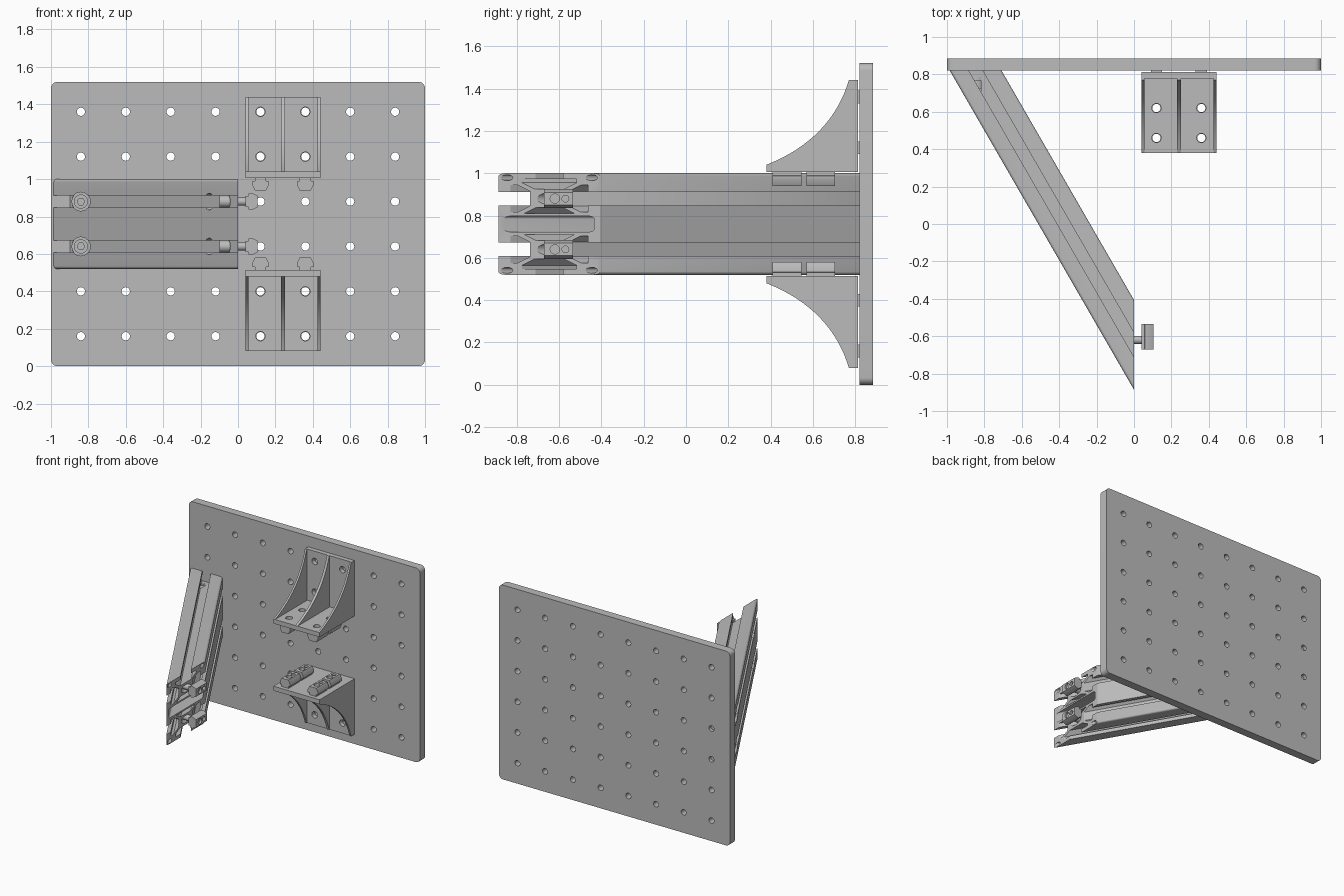
import bpy, bmesh, math
from mathutils import Vector

if "Cube" in bpy.data.objects:
    bpy.data.objects.remove(bpy.data.objects["Cube"])

grey = bpy.data.materials.new("plain grey")
grey.use_nodes = True
GREY = (0.5, 0.5, 0.5, 1)
grey.diffuse_color = GREY
grey.node_tree.nodes["Principled BSDF"].inputs["Base Color"].default_value = GREY


def circle(u, v, r, n=24):
    return [(u + r * math.cos(math.tau * i / n), v + r * math.sin(math.tau * i / n)) for i in range(n)]


def rect(u0, u1, v0, v1):
    return [(u0, v0), (u1, v0), (u1, v1), (u0, v1)]


def round_rect(u0, u1, v0, v1, r, n=6):
    pts = []
    for k, (u, v) in enumerate([(u1 - r, v1 - r), (u0 + r, v1 - r), (u0 + r, v0 + r), (u1 - r, v0 + r)]):
        for i in range(n + 1):
            a = math.pi / 2 * (k + i / n)
            pts.append((u + r * math.cos(a), v + r * math.sin(a)))
    return pts


def solid(name, loops, place):
    """Fill an outline with its holes, extrude it, and place each (u, v, t) in space."""
    bm = bmesh.new()
    edges = []
    for loop in loops:
        vs = [bm.verts.new((u, v, 0)) for u, v in loop]
        edges += [bm.edges.new((vs[i - 1], vs[i])) for i in range(len(vs))]
    bmesh.ops.triangle_fill(bm, edges=edges, use_beauty=True, normal=(0, 0, 1))
    out = bmesh.ops.extrude_face_region(bm, geom=bm.faces[:], use_keep_orig=True)
    for v in out["geom"]:
        if isinstance(v, bmesh.types.BMVert):
            v.co.z = 1
    for v in bm.verts:
        v.co = place(*v.co)
    bmesh.ops.recalc_face_normals(bm, faces=bm.faces[:])
    me = bpy.data.meshes.new(name)
    bm.to_mesh(me)
    bm.free()
    return finish(name, me)


def finish(name, me):
    me.shade_smooth()
    me.set_sharp_from_angle(angle=math.radians(30))
    if not me.materials:
        me.materials.append(grey)
    ob = bpy.data.objects.new(name, me)
    bpy.context.collection.objects.link(ob)
    return ob


def along(axis, a, b):
    """Placer that extrudes along a world axis from a to b."""
    def place(u, v, t):
        w = a + (b - a) * t
        return Vector({"x": (w, u, v), "y": (u, w, v), "z": (u, v, w)}[axis])
    return place


def cut(ob, cutters):
    for c in cutters:
        m = ob.modifiers.new("cut", "BOOLEAN")
        m.operation, m.solver, m.object = "DIFFERENCE", "EXACT", c
    bpy.context.view_layer.update()
    me = bpy.data.meshes.new_from_object(ob.evaluated_get(bpy.context.evaluated_depsgraph_get()))
    name = ob.name
    for o in [ob] + cutters:
        bpy.data.objects.remove(o)
    return finish(name, me)


MID = 0.76            # mirror height of the whole assembly
STEP = 0.24           # hole grid
SLOTS = (MID - STEP / 2, MID + STEP / 2)

# Perforated back plate
holes = [circle((i - 3.5) * STEP, MID + (j - 2.5) * STEP, 0.022) for i in range(8) for j in range(6)]
solid("back_plate", [round_rect(-1, 1, 0, 2 * MID, 0.035)] + holes, along("y", 0.82, 0.885))

# Slotted beam section
HALF = STEP / 2
SLOT = [(-.032, 0), (-.032, .028), (-.064, .028), (-.064, .045), (-.034, .075)]
SLOT += [(-s, d) for s, d in reversed(SLOT)]


def slot(u, v, ang):
    """T-slot cut inward from a side whose outward direction is ang."""
    c, s = math.cos(ang), math.sin(ang)
    return [(u - d * c - p * s, v - d * s + p * c) for p, d in SLOT]


def corner(su, sv):
    return [p for p in circle(su * (HALF - .015), sv * (STEP - .015), .015)
            if (p[0] * su > HALF - .0151 and p[1] * sv > STEP - .0151)]


Q = math.pi / 2
outline = (slot(HALF, -HALF, 0) + slot(HALF, HALF, 0) + corner(1, 1) + slot(0, STEP, Q) + corner(-1, 1)
           + slot(-HALF, HALF, 2 * Q) + slot(-HALF, -HALF, 2 * Q) + corner(-1, -1)
           + slot(0, -STEP, 3 * Q))
# the lower right corner wraps past angle zero, so rotate the opposite one
outline += [(-u, -v) for u, v in corner(-1, 1)]
hollows = [round_rect(-.106, .106, -.037, .037, .012)]
for s in (-1, 1):
    hollows += [circle(0, s * HALF, .028), [(-.06, s * .049), (.06, s * .049), (.03, s * .079), (-.03, s * .079)]]
    hollows += [circle(e * .1, s * .219, .014, 12) for e in (-1, 1)]

# Mitred beam, cut flush with the plate and with the plane x = 0
ORIGIN = Vector((-0.8466, 0.82, MID))
RUN = Vector((0.5, -math.sqrt(3) / 2, 0))
ACROSS = Vector((math.sqrt(3) / 2, 0.5, 0))


def mitre(u, v, t):
    p = ORIGIN + ACROSS * u + Vector((0, 0, v))
    return p + RUN * (-p.x / RUN.x if t > 0.5 else (0.82 - p.y) / RUN.y)


beam = solid("slotted_beam", [outline] + hollows, mitre)
bores = []
for z in SLOTS:
    bores += [solid("bore", [circle(-.84, z, .05)], along("y", 0.3, 0.775)),
              solid("bore", [circle(-.62, z, .045)], along("x", -0.4, -0.04))]
for b in bores:
    b.hide_render = True
cut(beam, bores)

# Slot nuts: neck, wide shoulder and tapered base, with a bolt hole and a small ball hole
NUT = [(-.03, 0), (-.03, .015), (-.045, .018), (-.045, .035), (-.03, .065)]
NUT += [(-w, h) for w, h in reversed(NUT)]


def nut(name, frame):
    """frame maps (width, length, height) to space."""
    body = solid(name, [NUT], lambda u, v, t: frame(u, -.05 + .135 * t, v))
    drills = [solid("drill", [circle(0, 0, .022)], lambda u, v, t: frame(u, v, -.02 + .12 * t)),
              solid("drill", [circle(0, .05, .016, 16)], lambda u, v, t: frame(u, v, .045 + .05 * t))]
    for d in drills:
        d.hide_render = True
    cut(body, drills)


# Bolts at both ends of the beam
for z in SLOTS:
    solid("plate_bolt_washer", [circle(-.84, z, .05)], along("y", .768, .785))
    solid("plate_bolt_head", [circle(-.84, z, .038), circle(-.84, z, .02, 6)], along("y", .722, .768))
    solid("plate_bolt_shaft", [circle(-.84, z, .021)], along("y", .75, .86))
    solid("end_bolt_head", [circle(-.62, z, .032), circle(-.62, z, .018, 6)], along("x", -.10, -.04))
    solid("end_bolt_shaft", [circle(-.62, z, .022)], along("x", -.06, .09))
    nut("end_nut", lambda u, v, h: Vector((.04 + h, -.62 + v, z + u)))

# Two gusset brackets, mirrored about the middle height
BOLT_X = (0.12, 0.36)
CURVE = [(.38, 1.04), (.685, 1.16), (.77, 1.44)]
arc = []
for i in range(17):
    t = i / 16
    arc.append(tuple((1 - t) ** 2 * a + 2 * t * (1 - t) * b + t * t * c for a, b, c in zip(*CURVE)))
gusset = arc + [(.80, 1.44), (.80, 1.02), (.38, 1.02)]

for side in ("upper", "lower"):
    def flip(p, side=side):
        return p if side == "upper" else Vector((p.x, p.y, 2 * MID - p.z))

    def part(name, loops, axis, a, b):
        place = along(axis, a, b)
        return solid(side + "_bracket_" + name, loops, lambda u, v, t: flip(place(u, v, t)))

    base_holes = [circle(x, y, .025) for x in BOLT_X for y in (.46, .62)]
    back_holes = [circle(x, z, .025) for x in BOLT_X for z in (1.12, 1.36)]
    part("base", [rect(.04, .44, .38, .812)] + base_holes, "z", 1.005, 1.04)
    part("back", [rect(.04, .44, 1.005, 1.44)] + back_holes, "y", .777, .812)
    for x0, x1 in ((.04, .055), (.23, .25), (.425, .44)):
        part("gusset", [gusset], "x", x0, x1)
    for x in BOLT_X:
        for z in (1.12, 1.36):
            part("pad", [rect(x - .03, x + .03, z - .03, z + .03), circle(x, z, .022)], "y", .812, .82)
        for y in (.46, .62):
            nut(side + "_bracket_nut", lambda u, v, h: flip(Vector((x + u, y + v, 1.005 - h))))
